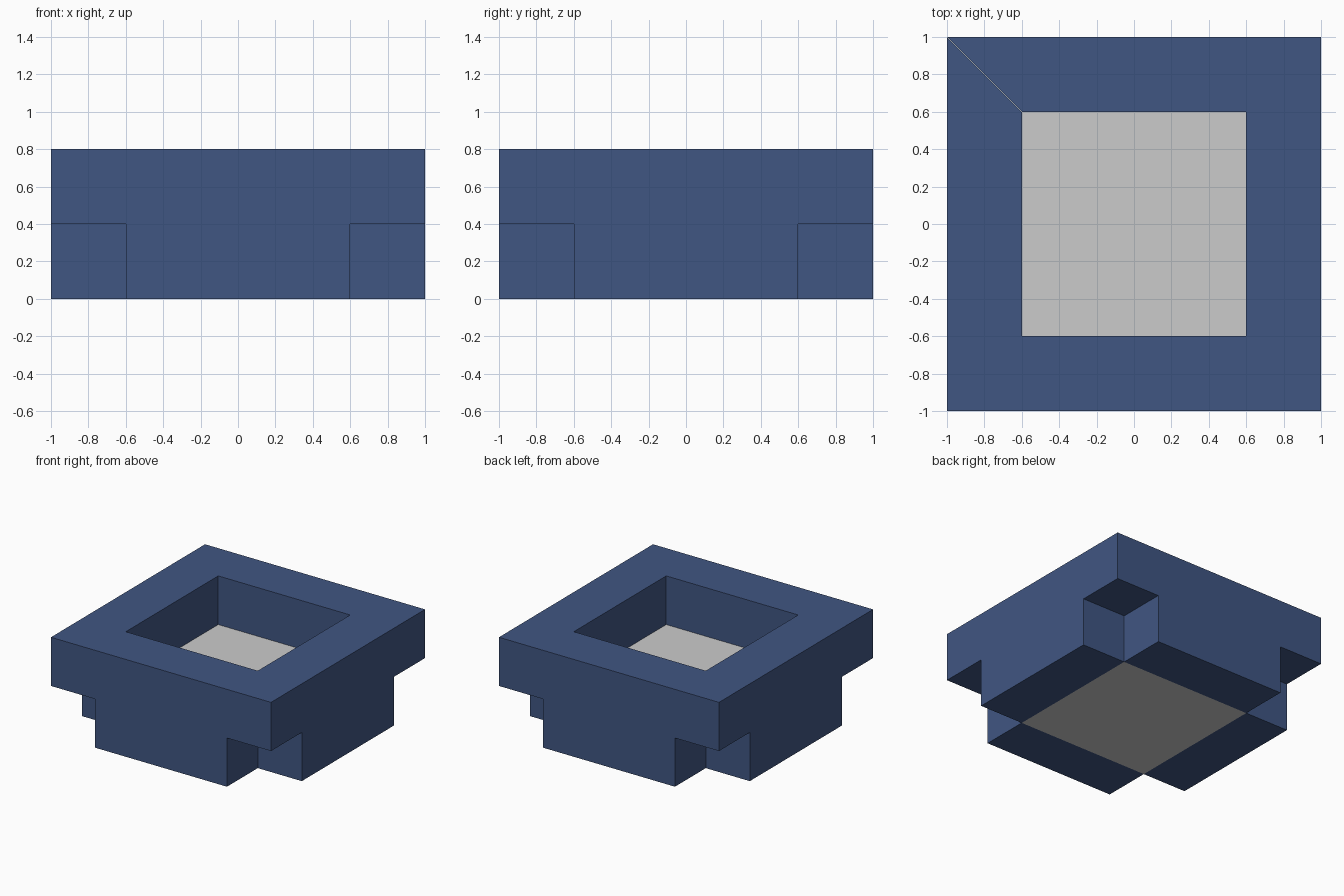
import bpy, bmesh, math
from mathutils import Matrix

if "Cube" in bpy.data.objects:
    bpy.data.objects.remove(bpy.data.objects["Cube"])


def material(name, color):
    m = bpy.data.materials.new(name)
    m.diffuse_color = (*color, 1)
    m.use_nodes = True
    m.node_tree.nodes["Principled BSDF"].inputs["Base Color"].default_value = m.diffuse_color
    return m


def finish(name, bm, mat):
    bmesh.ops.recalc_face_normals(bm, faces=bm.faces)
    me = bpy.data.meshes.new(name)
    bm.to_mesh(me)
    bm.free()
    me.materials.append(mat)
    ob = bpy.data.objects.new(name, me)
    bpy.context.collection.objects.link(ob)
    return ob


blue = material("navy blue", (0.051, 0.093, 0.225))
grey = material("light grey", (0.60, 0.60, 0.60))

OUT, INN, MID, TOP = 1.0, 0.6, 0.4, 0.8

# Four T-shaped walls, mitred under and over the corners
profile = [(-OUT, TOP), (-OUT, MID), (-INN, MID), (-INN, 0),
           (INN, 0), (INN, MID), (OUT, MID), (OUT, TOP)]
for i, side in enumerate(("front", "right", "back", "left")):
    bm = bmesh.new()
    outer = [bm.verts.new((x, -OUT, z)) for x, z in profile]
    a = [bm.verts.new((x, -INN, z)) for x, z in
         ((-INN, TOP), (-INN, MID), (-INN, 0), (INN, 0), (INN, MID), (INN, TOP))]
    o = outer
    for f in (o, a,                                     # outside, inside
              (o[0], o[7], a[5], a[0]),                 # rim top
              (o[3], o[4], a[3], a[2]),                 # foot bottom
              (o[2], o[3], a[2], a[1]),                 # notch sides
              (o[4], o[5], a[4], a[3]),
              (o[1], o[2], a[1]), (o[5], o[6], a[4]),   # corner undersides
              (o[0], o[1], a[1], a[0]),                 # mitre joints
              (o[6], o[7], a[5], a[4])):
        bm.faces.new(f)
    bmesh.ops.rotate(bm, verts=bm.verts, matrix=Matrix.Rotation(i * math.pi / 2, 3, 'Z'))
    finish(side + "_wall", bm, blue)

# Solid floor block filling the lower half of the opening
bm = bmesh.new()
bmesh.ops.create_cube(bm, size=1, matrix=Matrix.Translation((0, 0, MID / 2))
                      @ Matrix.Diagonal((2 * INN, 2 * INN, MID, 1)))
finish("floor_block", bm, grey)
